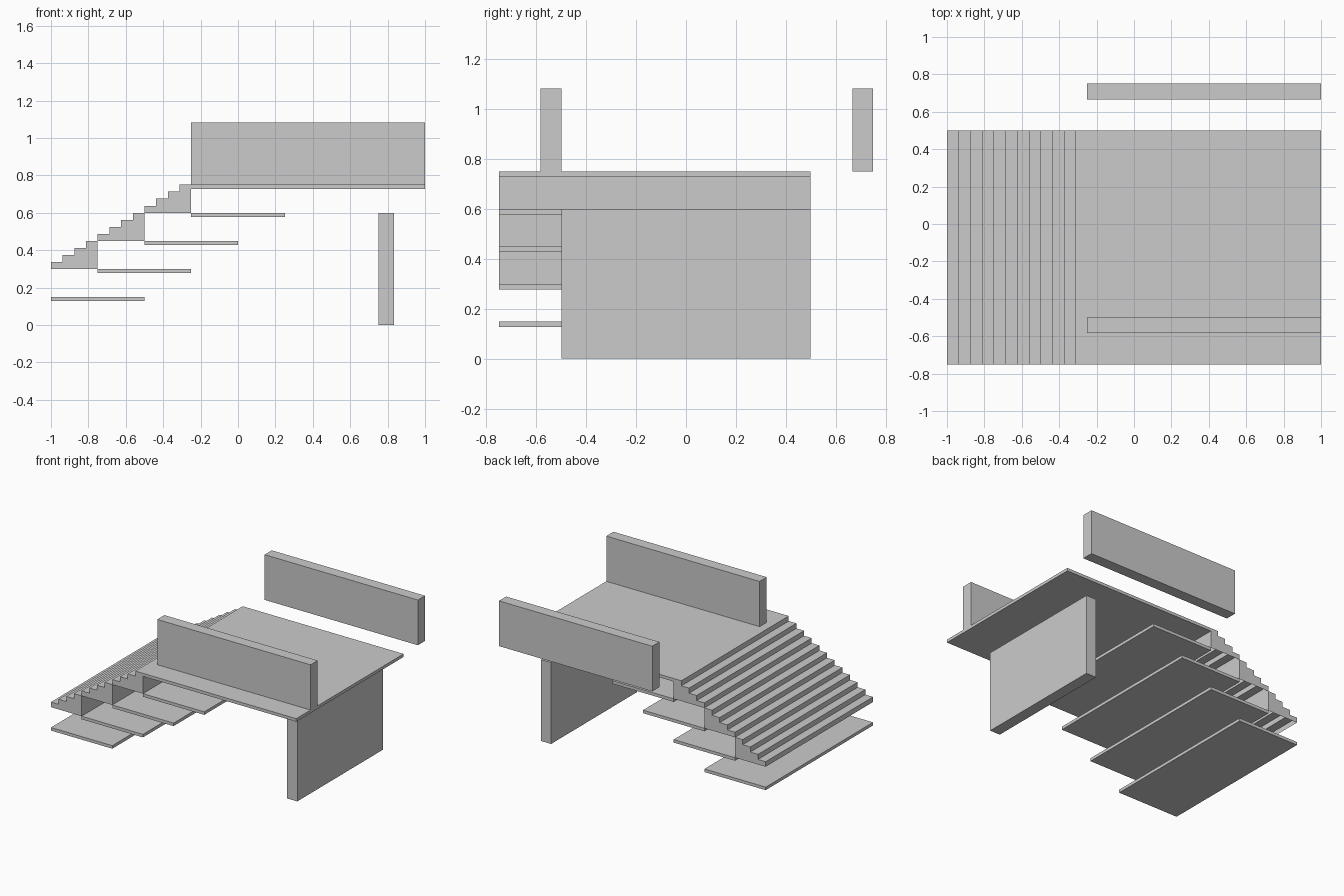
import bpy, bmesh

if "Cube" in bpy.data.objects:
    bpy.data.objects.remove(bpy.data.objects["Cube"])

Y0, Y1 = -0.75, 0.5      # depth range shared by deck, slabs and stairs
SLAB = 0.0225            # slab thickness
RUN, RISE, STEPS = 0.25, 0.15, 4


def finish(name, bm):
    bmesh.ops.recalc_face_normals(bm, faces=bm.faces)
    mesh = bpy.data.meshes.new(name)
    bm.to_mesh(mesh)
    bm.free()
    ob = bpy.data.objects.new(name, mesh)
    bpy.context.collection.objects.link(ob)
    return ob


def box(name, x, y, z):
    bm = bmesh.new()
    bmesh.ops.create_cube(bm, size=1)
    for v in bm.verts:
        v.co = [r[0] + (c + 0.5) * (r[1] - r[0]) for c, r in zip(v.co, (x, y, z))]
    return finish(name, bm)


def flight(name, x, z):
    # stepped profile extruded along y, hollow from underneath
    pts = [(x, z)]
    for i in range(STEPS):
        top = z + RISE * (i + 1) / STEPS
        pts += [(x + RUN * i / STEPS, top), (x + RUN * (i + 1) / STEPS, top)]
    pts.append((x + RUN, z))
    bm = bmesh.new()
    face = bm.faces.new([bm.verts.new((px, Y0, pz)) for px, pz in pts])
    ext = bmesh.ops.extrude_face_region(bm, geom=[face], use_keep_orig=True)
    moved = [g for g in ext["geom"] if isinstance(g, bmesh.types.BMVert)]
    bmesh.ops.translate(bm, verts=moved, vec=(0, Y1 - Y0, 0))
    bmesh.ops.recalc_face_normals(bm, faces=bm.faces)
    under = [f for f in bm.faces if all(abs(v.co.z - z) < 1e-5 for v in f.verts)]
    bmesh.ops.delete(bm, geom=under, context='FACES_ONLY')
    return finish(name, bm)


# Top deck
box("deck", (-0.25, 1), (Y0, Y1), (0.75 - SLAB, 0.75))

# Low walls along the deck
box("front_parapet", (-0.25, 1), (-0.5833, -0.5), (0.75, 1.0833))
box("back_parapet", (-0.25, 1), (0.6667, 0.75), (0.75, 1.0833))

# Supporting wall
box("support_wall", (0.75, 0.8333), (-0.5, 0.5), (0, 0.6))

# Staggered landing slabs
for i in range(4):
    x, z = -1 + RUN * i, RISE * (i + 1)
    box(f"landing_slab_{i + 1}", (x, x + 0.5), (Y0, Y1), (z - SLAB, z))

# Stair flights
for i in range(3):
    flight(f"stair_flight_{i + 1}", -1 + RUN * i, 0.3 + RISE * i)
